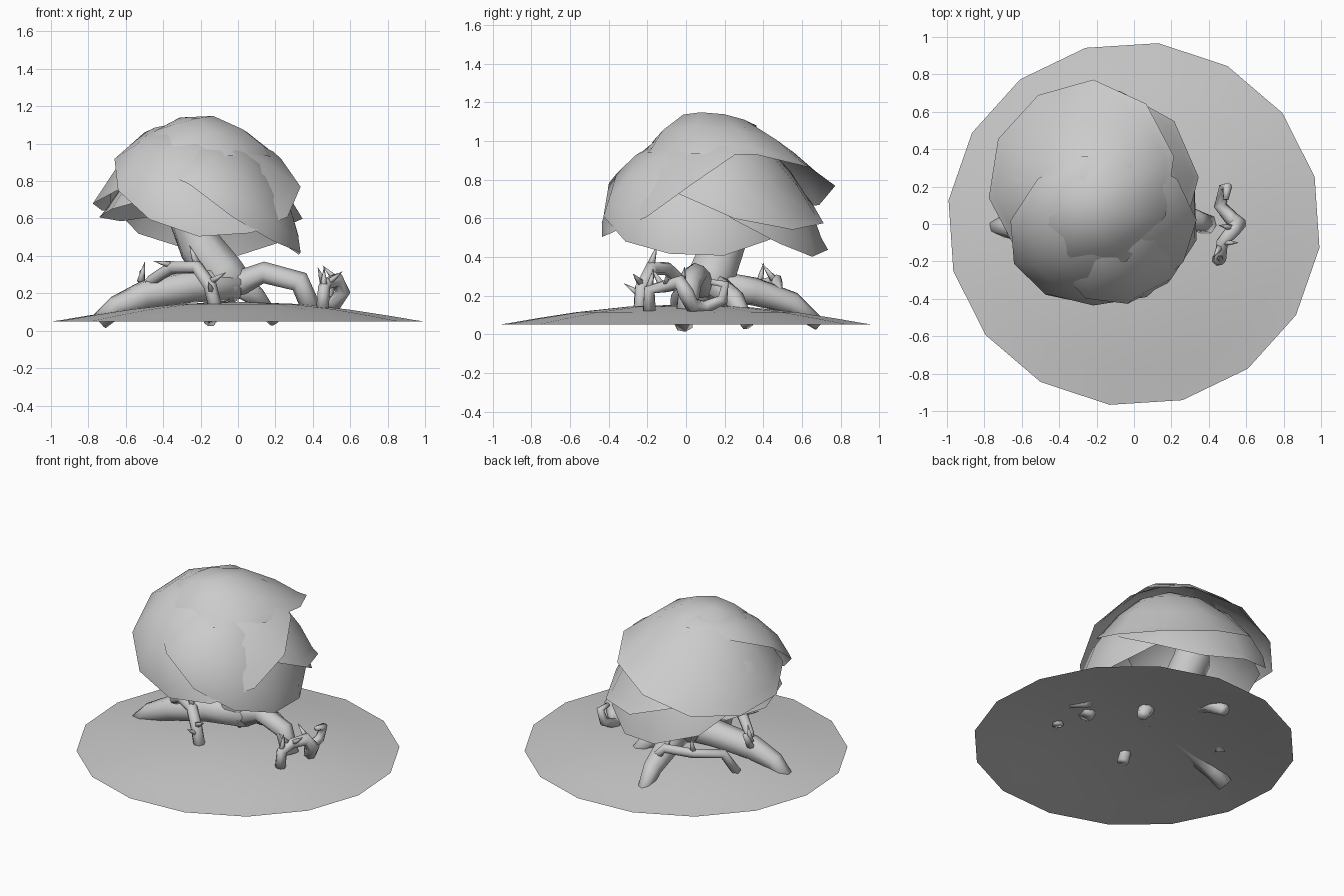
import bpy, bmesh, math, random
from mathutils import Vector

random.seed(4)
old = bpy.data.objects.get("Cube")
if old:
    bpy.data.objects.remove(old, do_unlink=True)

grey = bpy.data.materials.new("plain_grey")
grey.use_nodes = True
grey.diffuse_color = (0.6, 0.6, 0.6, 1)
grey.node_tree.nodes["Principled BSDF"].inputs["Base Color"].default_value = (0.6, 0.6, 0.6, 1)


def finish(name, bm):
    mesh = bpy.data.meshes.new(name)
    bm.normal_update()
    bm.to_mesh(mesh)
    bm.free()
    mesh.materials.append(grey)
    mesh.shade_smooth()
    obj = bpy.data.objects.new(name, mesh)
    bpy.context.scene.collection.objects.link(obj)
    return obj


def dome(name, center, axis, apex, radius, sides, rings, power, ragged=0.0, spin=0.0):
    """Open shell: tilted rim around the center, rising to the apex."""
    bm = bmesh.new()
    turn = Vector((0, 0, 1)).rotation_difference(Vector(axis))
    center = Vector(center)
    lift = Vector(apex) - center
    tip = bm.verts.new(center + lift)
    last = None
    for k in range(1, rings + 1):
        a = math.pi / 2 * k / rings
        row = []
        for i in range(sides):
            t = spin + math.tau * i / sides
            wob = random.uniform(-ragged, ragged) if k == rings else 0
            r = radius * math.sin(a) * (1 + wob * 0.5)
            flat = Vector((r * math.cos(t), r * math.sin(t), wob * radius))
            row.append(bm.verts.new(center + turn @ flat + lift * max(math.cos(a), 0) ** power))
        for i in range(sides):
            j = (i + 1) % sides
            if last:
                bm.faces.new((last[i], row[i], row[j], last[j]))
            else:
                bm.faces.new((tip, row[i], row[j]))
        last = row
    return finish(name, bm)


def tube(name, points, radii, sides=7):
    """Tapered limb swept along a path, closed at both ends."""
    bm = bmesh.new()
    pts = [Vector(p) for p in points]
    rows = []
    side = None
    for i, p in enumerate(pts):
        d = (pts[min(i + 1, len(pts) - 1)] - pts[max(i - 1, 0)]).normalized()
        if side is None:
            side = d.orthogonal()
        side = (side - d * side.dot(d)).normalized()
        up = d.cross(side)
        ring = []
        for k in range(sides):
            t = math.tau * k / sides
            ring.append(bm.verts.new(p + radii[i] * (side * math.cos(t) + up * math.sin(t))))
        rows.append(ring)
    for a, b in zip(rows, rows[1:]):
        for k in range(sides):
            j = (k + 1) % sides
            bm.faces.new((a[k], a[j], b[j], b[k]))
    bm.faces.new(list(reversed(rows[0])))
    bm.faces.new(rows[-1])
    return finish(name, bm)


def thorn(name, base, direction, length=0.11):
    b = Vector(base)
    d = Vector(direction).normalized() * length
    tube(name, [b, b + d * 0.5, b + d], [0.022, 0.013, 0.001], 5)


# Ground mound
ground = dome("ground_mound", (0, 0, 0.05), (0, 0, 1), (0, 0, 0.155), 1.0, 16, 5, 2.3, 0, math.radians(15))
ground.scale.y = 0.975

# Layered foliage shells: center, axis, apex, radius, sides, roundness
shells = [
    ("foliage_top", (-0.28, 0.25, 0.80), (-0.28, 0.12, 1), (-0.31, 0.14, 1.14), 0.52, 10, 2.0),
    ("foliage_front", (-0.17, -0.03, 0.79), (0.15, -0.70, 1), (-0.22, -0.15, 1.01), 0.50, 11, 1.6),
    ("foliage_side", (-0.08, 0.06, 0.66), (0.60, 0, 1), (0.03, 0.06, 0.99), 0.50, 11, 1.6),
    ("foliage_back", (-0.20, 0.28, 0.68), (0.20, 0.62, 1), (-0.20, 0.38, 0.98), 0.51, 11, 1.8),
    ("foliage_left", (-0.30, 0.18, 0.71), (-0.25, 0.12, 1), (-0.32, 0.15, 1.0), 0.45, 10, 2.0),
    ("foliage_right", (-0.12, 0.25, 0.73), (0.30, 0.35, 1), (-0.06, 0.27, 1.04), 0.48, 9, 2.0),
]
for name, c, axis, apex, r, sides, power in shells:
    dome(name, c, axis, apex, r, sides, 4, power, 0.04, random.random())

# Trunk and roots
tube("trunk", [(0.02, 0.1, 0.22), (-0.08, 0.13, 0.29), (-0.2, 0.19, 0.45), (-0.27, 0.23, 0.65), (-0.28, 0.24, 0.9)],
     [0.09, 0.13, 0.12, 0.12, 0.08], 8)
tube("root_right", [(-0.08, 0.1, 0.24), (0.03, 0.08, 0.26), (0.14, 0.05, 0.31), (0.33, 0.02, 0.26), (0.39, 0, 0.12)],
     [0.07, 0.07, 0.06, 0.06, 0.055])
tube("root_left", [(0, 0.1, 0.25), (-0.25, 0.05, 0.24), (-0.5, 0, 0.19), (-0.65, -0.02, 0.13), (-0.74, -0.01, 0.05)],
     [0.09, 0.09, 0.08, 0.06, 0.05])
tube("root_back", [(-0.05, 0.15, 0.24), (-0.1, 0.35, 0.22), (-0.13, 0.55, 0.16), (-0.15, 0.69, 0.05)],
     [0.09, 0.075, 0.06, 0.035])
tube("root_side", [(0, 0.15, 0.25), (0.1, 0.25, 0.18), (0.2, 0.32, 0.05)], [0.07, 0.055, 0.035])

# Thorny vines
tube("vine_front", [(-0.11, -0.24, 0.08), (-0.15, -0.23, 0.24), (-0.22, -0.18, 0.34), (-0.35, -0.1, 0.34),
                    (-0.46, -0.02, 0.27), (-0.52, 0.05, 0.22), (-0.51, 0.1, 0.32)],
     [0.037, 0.037, 0.037, 0.035, 0.03, 0.025, 0.015])
tube("vine_back", [(-0.14, 0.36, 0.22), (-0.1, 0.41, 0.17), (-0.1, 0.48, 0.2), (-0.17, 0.47, 0.28), (-0.32, 0.38, 0.25),
                   (-0.46, 0.26, 0.24), (-0.52, 0.2, 0.11)],
     [0.02, 0.025, 0.028, 0.03, 0.03, 0.03, 0.03])
tube("vine_right", [(0.45, -0.19, 0.11), (0.46, -0.19, 0.23), (0.47, -0.1, 0.25), (0.53, -0.03, 0.27), (0.56, 0, 0.21),
                    (0.52, 0.03, 0.15), (0.46, 0.1, 0.14), (0.48, 0.19, 0.18), (0.5, 0.2, 0.26), (0.49, 0.13, 0.27)],
     [0.035, 0.033, 0.033, 0.04, 0.042, 0.04, 0.035, 0.03, 0.025, 0.015])

# Thorns
thorns = [
    ((-0.15, -0.23, 0.26), (1, -0.5, 0.6)), ((-0.22, -0.18, 0.36), (-0.4, 0.3, 1)),
    ((-0.35, -0.1, 0.35), (-0.9, -0.3, 0.2)), ((-0.14, -0.23, 0.2), (-0.2, -1, 0.7)),
    ((-0.52, 0.05, 0.26), (0.2, 0, 1)), ((-0.17, 0.46, 0.28), (0, -0.8, 1)),
    ((-0.32, 0.38, 0.26), (0, 0.2, 1)), ((0.46, -0.19, 0.23), (0, 0.2, 1)),
    ((0.47, -0.1, 0.25), (0.8, 0, 0.6)), ((0.53, -0.02, 0.27), (-0.6, 0.1, 0.6)),
    ((0.46, -0.12, 0.25), (-0.3, -0.5, 0.8)),
]
for i, (base, direction) in enumerate(thorns):
    thorn("thorn_%d" % (i + 1), base, direction)
